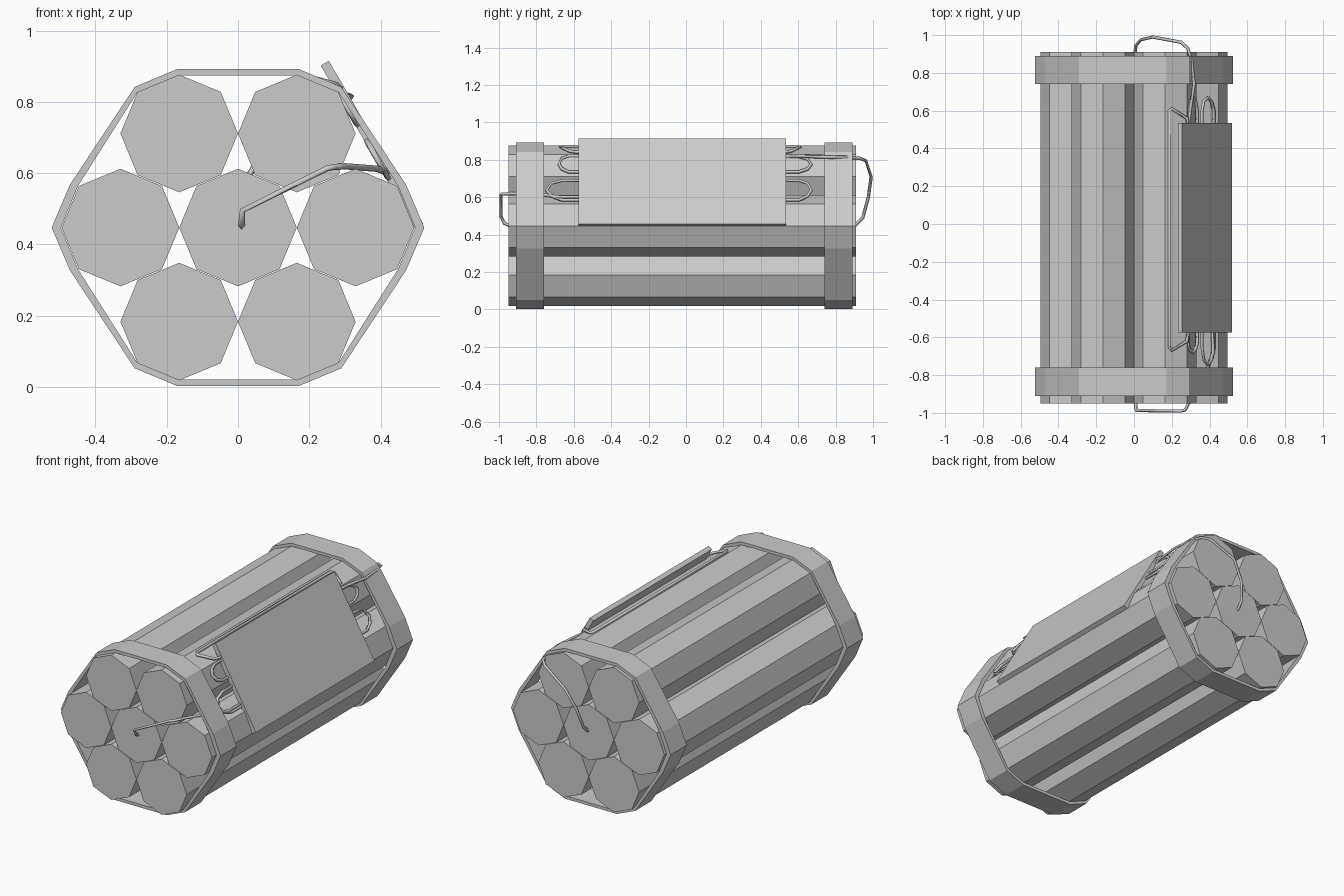
import bpy, bmesh
from mathutils import Vector

if "Cube" in bpy.data.objects:
    bpy.data.objects.remove(bpy.data.objects["Cube"])

CZ = 0.447  # height of the bundle axis


def make_object(name, bm):
    bmesh.ops.recalc_face_normals(bm, faces=bm.faces)
    me = bpy.data.meshes.new(name)
    bm.to_mesh(me)
    bm.free()
    ob = bpy.data.objects.new(name, me)
    bpy.context.collection.objects.link(ob)
    return ob


def prism(name, profile, y0, y1):
    """Extrude an (x, z) outline along y."""
    bm = bmesh.new()
    face = bm.faces.new([bm.verts.new((x, y0, z)) for x, z in profile])
    ext = bmesh.ops.extrude_face_region(bm, geom=[face])
    verts = [g for g in ext["geom"] if isinstance(g, bmesh.types.BMVert)]
    bmesh.ops.translate(bm, verts=verts, vec=(0, y1 - y0, 0))
    return make_object(name, bm)


def octagon(cx, cz, r=0.165):
    d = Vector((r, 0))
    pts = []
    from math import cos, sin, pi
    for i in range(8):
        a = i * pi / 4
        pts.append((cx + r * cos(a), cz + r * sin(a)))
    return pts


def mirrored_loop(quarter):
    """Complete a quarter outline (top to right tip) into a closed loop."""
    right = quarter + [(x, -z) for x, z in reversed(quarter[:-1])]
    left = [(-x, z) for x, z in reversed(right)]
    return [(x, z + CZ) for x, z in right + left]


def band(name, y0, y1):
    outer = mirrored_loop([(0.17, 0.445), (0.29, 0.395), (0.472, 0.12), (0.523, 0)])
    inner = mirrored_loop([(0.165, 0.427), (0.282, 0.380), (0.449, 0.117), (0.497, 0)])
    bm = bmesh.new()
    rings = [[bm.verts.new((x, y, z)) for x, z in prof]
             for prof, y in ((outer, y0), (outer, y1), (inner, y1), (inner, y0))]
    n = len(outer)
    for k in range(4):
        a, b = rings[k], rings[(k + 1) % 4]
        for i in range(n):
            j = (i + 1) % n
            bm.faces.new((a[i], a[j], b[j], b[i]))
    return make_object(name, bm)


def wire(name, pts, r=0.009):
    cu = bpy.data.curves.new(name, "CURVE")
    cu.dimensions = "3D"
    cu.bevel_depth = r
    cu.bevel_resolution = 0
    cu.use_fill_caps = True
    sp = cu.splines.new("POLY")
    sp.points.add(len(pts) - 1)
    for p, co in zip(sp.points, pts):
        p.co = (*co, 1)
    ob = bpy.data.objects.new(name, cu)
    bpy.context.collection.objects.link(ob)
    return ob


# Seven eight-sided sticks
centres = [(0, 0), (-0.33, 0), (0.33, 0)]
centres += [(sx * 0.165, sz * 0.264) for sx in (-1, 1) for sz in (-1, 1)]
for i, (x, z) in enumerate(centres):
    prism(f"stick_{i + 1}", octagon(x, z + CZ), -0.95, 0.91)

# Straps round both ends
band("front_strap", -0.91, -0.76)
band("back_strap", 0.74, 0.89)

# Tilted control plate on the upper right side
prism("control_plate", [(0.255, 0.915), (0.520, 0.458), (0.497, 0.445), (0.232, 0.902)],
      -0.575, 0.535)


# Small wire loops sticking out from under the plate
def plate_x(z):
    return 0.238 + (0.902 - z) * 0.58


def wire_loop(name, y, tip, z0, z1):
    h, d = z1 - z0, tip - y
    path = [(-0.2, 0), (0.5, 0), (0.85, 0.2), (1, 0.5), (0.85, 0.85), (0.5, 1), (-0.2, 1)]
    wire(name, [(plate_x(z0 + v * h), y + u * d, z0 + v * h) for u, v in path])


wire_loop("front_lower_loop", -0.575, -0.745, 0.585, 0.69)
wire_loop("front_upper_loop", -0.575, -0.68, 0.735, 0.82)
wire_loop("back_lower_loop", 0.535, 0.67, 0.585, 0.69)
wire_loop("back_upper_loop", 0.535, 0.67, 0.735, 0.815)

# Long wire running beside the plate
wire("side_wire", [(0.29, 0.50, 0.838), (0.28, 0.56, 0.846), (0.20, 0.61, 0.868),
                   (0.187, 0.60, 0.872), (0.187, -0.65, 0.872), (0.20, -0.67, 0.868),
                   (0.28, -0.62, 0.846), (0.29, -0.55, 0.838)])

# Wires into the centre stick at each end
wire("front_wire", [(0.01, -0.94, 0.447), (0.01, -0.97, 0.46), (0.013, -0.988, 0.495),
                    (0.25, -0.99, 0.613), (0.27, -0.985, 0.617), (0.30, -0.93, 0.619),
                    (0.39, -0.76, 0.612), (0.42, -0.68, 0.602), (0.415, -0.55, 0.60)])
wire("back_wire", [(0.005, 0.90, 0.447), (0.01, 0.945, 0.49), (0.035, 0.975, 0.60),
                   (0.10, 0.99, 0.71), (0.25, 0.962, 0.795), (0.285, 0.93, 0.808),
                   (0.305, 0.86, 0.813), (0.318, 0.74, 0.815), (0.30, 0.62, 0.82),
                   (0.285, 0.50, 0.82)])
